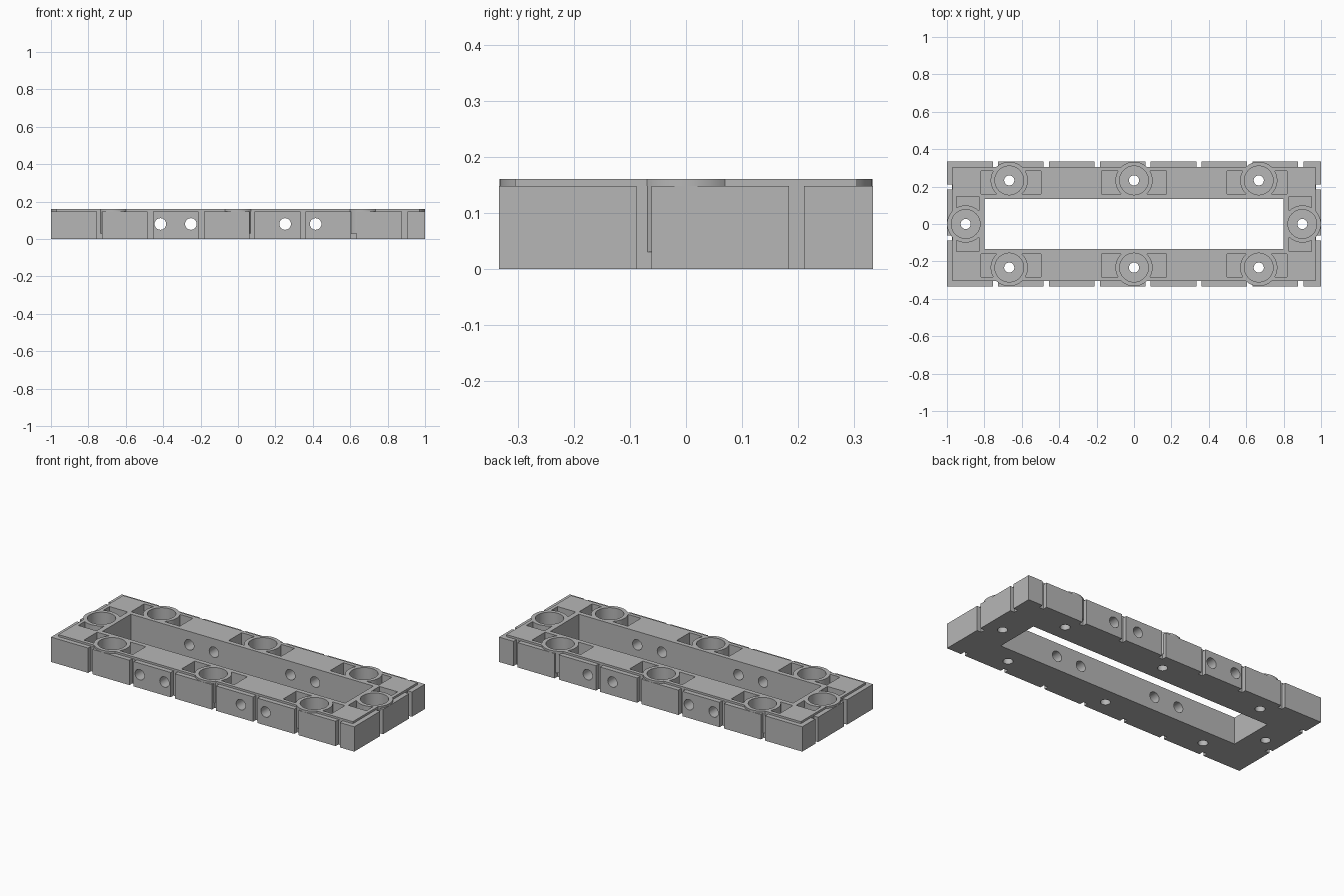
import bpy
import bmesh
import math
from mathutils import Matrix, Vector

default = bpy.data.objects.get("Cube")
if default:
    bpy.data.objects.remove(default, do_unlink=True)

HALF_X, HALF_Y = 1.0, 0.333
TOP, LEDGE = 0.16, 0.148
FLOOR = 0.06                      # floor of cups and pockets
SEATS = [(x, s * 0.233) for x in (-0.667, 0, 0.667) for s in (-1, 1)]
SEATS += [(-0.9, 0), (0.9, 0)]

grey = bpy.data.materials.new("mid_grey")
grey.use_nodes = True
grey.diffuse_color = (0.47, 0.47, 0.47, 1)
grey.node_tree.nodes["Principled BSDF"].inputs["Base Color"].default_value = grey.diffuse_color


def add_box(bm, x0, x1, y0, y1, z0, z1):
    size = Matrix.Diagonal((x1 - x0, y1 - y0, z1 - z0, 1))
    mid = Vector((x0 + x1, y0 + y1, z0 + z1)) / 2
    bmesh.ops.create_cube(bm, size=1, matrix=Matrix.Translation(mid) @ size)


def add_cylinder(bm, centre, radius, length, turn=Matrix(), sides=48):
    bmesh.ops.create_cone(bm, cap_ends=True, segments=sides, radius1=radius, radius2=radius,
                          depth=length, matrix=Matrix.Translation(centre) @ turn)


def make_object(name, bm):
    mesh = bpy.data.meshes.new(name)
    bm.to_mesh(mesh)
    bm.free()
    mesh.materials.append(grey)
    obj = bpy.data.objects.new(name, mesh)
    bpy.context.collection.objects.link(obj)
    return obj


def combine(target, name, bm, operation):
    tool = make_object(name, bm)
    mod = target.modifiers.new(name, 'BOOLEAN')
    mod.operation, mod.solver, mod.object = operation, 'EXACT', tool
    bpy.context.view_layer.objects.active = target
    bpy.ops.object.modifier_apply(modifier=mod.name)
    bpy.data.objects.remove(tool, do_unlink=True)


def seat_cylinders(radius, z0, z1):
    bm = bmesh.new()
    for x, y in SEATS:
        add_cylinder(bm, (x, y, (z0 + z1) / 2), radius, z1 - z0)
    return bm


# Slab with a slightly raised, inset deck
bm = bmesh.new()
add_box(bm, -HALF_X, HALF_X, -HALF_Y, HALF_Y, 0, LEDGE)
frame = make_object("frame", bm)
bm = bmesh.new()
add_box(bm, -0.971, 0.971, -0.305, 0.305, 0.1, TOP)
combine(frame, "deck", bm, 'UNION')

# Central window
bm = bmesh.new()
add_box(bm, -0.8, 0.8, -0.133, 0.133, -0.1, 0.3)
combine(frame, "window", bm, 'DIFFERENCE')

# Vertical grooves round the outer walls
bm = bmesh.new()
for side in (-1, 1):
    for i in range(7):
        x = -0.741 + 0.272 * i
        y0, y1 = sorted((side * 0.306, side * 0.4))
        add_box(bm, x - 0.014, x + 0.014, y0, y1, -0.1, 0.3)
    for y in (-0.075, 0.197):
        x0, x1 = sorted((side * 0.972, side * 1.1))
        add_box(bm, x0, x1, y - 0.0135, y + 0.0135, -0.1, 0.3)
combine(frame, "grooves", bm, 'DIFFERENCE')

# Horizontal holes through both long rails
bm = bmesh.new()
for x in (-0.415, -0.252, 0.252, 0.415):
    add_cylinder(bm, (x, 0, 0.08), 0.031, 1, Matrix.Rotation(math.pi / 2, 4, 'X'), 32)
combine(frame, "rail_holes", bm, 'DIFFERENCE')

# Rectangular pockets beside each seat
bm = bmesh.new()
for side in (-1, 1):
    y0, y1 = sorted((side * 0.16, side * 0.283))
    for x0, x1 in ((-0.817, -0.496), (-0.174, 0.174), (0.496, 0.817)):
        add_box(bm, x0, x1, y0, y1, FLOOR, 0.3)
    x0, x1 = sorted((side * 0.83, side * 0.95))
    add_box(bm, x0, x1, -0.147, 0.147, FLOOR, 0.3)
combine(frame, "pockets", bm, 'DIFFERENCE')

# Round seats: ring wall, cup, then bolt hole
combine(frame, "seat_rings", seat_cylinders(0.0996, 0.03, TOP), 'UNION')
combine(frame, "seat_cups", seat_cylinders(0.077, FLOOR, 0.3), 'DIFFERENCE')
combine(frame, "bolt_holes", seat_cylinders(0.027, -0.1, 0.3), 'DIFFERENCE')

bpy.ops.object.select_all(action='DESELECT')
frame.select_set(True)
bpy.context.view_layer.objects.active = frame
bpy.ops.object.shade_smooth_by_angle(angle=math.radians(30))
